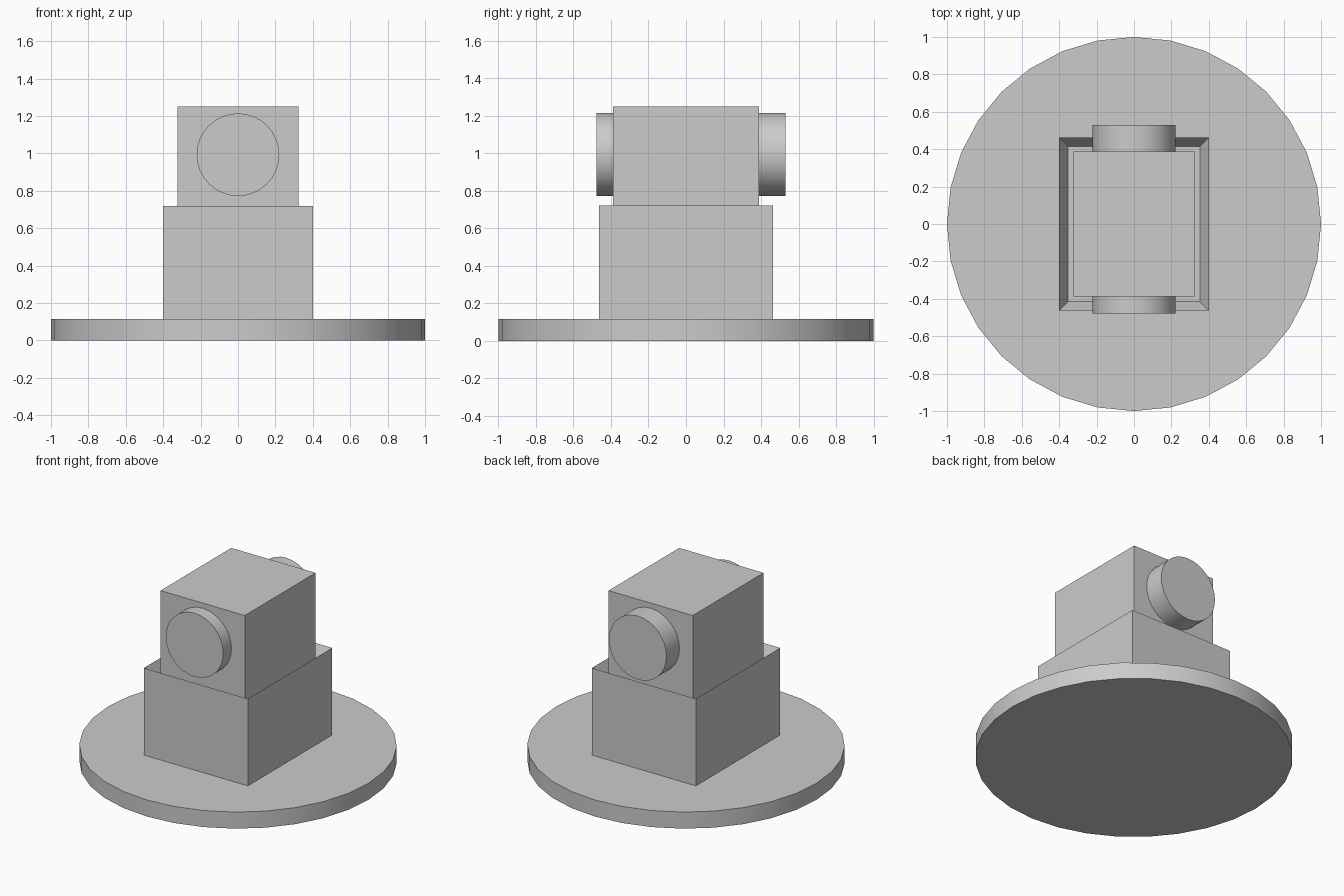
import bpy
import bmesh
import math
from mathutils import Matrix, Vector

cube = bpy.data.objects.get("Cube")
if cube:
    bpy.data.objects.remove(cube, do_unlink=True)

# Single plain grey
grey = bpy.data.materials.new("plain grey")
grey.use_nodes = True
color = (0.6, 0.6, 0.6, 1)
grey.diffuse_color = color
grey.node_tree.nodes["Principled BSDF"].inputs["Base Color"].default_value = color


def finish(name, bm):
    bmesh.ops.recalc_face_normals(bm, faces=bm.faces)
    mesh = bpy.data.meshes.new(name)
    bm.to_mesh(mesh)
    bm.free()
    mesh.materials.append(grey)
    obj = bpy.data.objects.new(name, mesh)
    bpy.context.collection.objects.link(obj)
    return obj


def box(bm, half_x, half_y, bottom, top):
    place = Matrix.Translation((0, 0, (bottom + top) / 2))
    size = Matrix.Diagonal((2 * half_x, 2 * half_y, top - bottom, 1))
    bmesh.ops.create_cube(bm, size=1, matrix=place @ size)


def cylinder(name, radius, start, end):
    start, end = Vector(start), Vector(end)
    axis = end - start
    turn = axis.to_track_quat("Z", "Y").to_matrix().to_4x4()
    bm = bmesh.new()
    bmesh.ops.create_cone(bm, cap_ends=True, segments=32, radius1=radius,
                          radius2=radius, depth=axis.length,
                          matrix=Matrix.Translation((start + end) / 2) @ turn)
    obj = finish(name, bm)
    bpy.context.view_layer.objects.active = obj
    bpy.ops.object.select_all(action="DESELECT")
    obj.select_set(True)
    bpy.ops.object.shade_smooth_by_angle(angle=math.radians(30))


# Round base plate
cylinder("base_plate", 1.0, (0, 0, 0), (0, 0, 0.115))

# Pedestal with a shallow socket for the head block
bm = bmesh.new()
box(bm, 0.4, 0.463, 0.115, 0.72)
bm.normal_update()
top = max(bm.faces, key=lambda f: f.calc_center_median().z)
bmesh.ops.inset_region(bm, faces=[top], thickness=0.067)
bmesh.ops.translate(bm, verts=top.verts, vec=(0, 0, -0.1))
finish("pedestal", bm)

# Head block seated in the socket
bm = bmesh.new()
box(bm, 0.324, 0.388, 0.62, 1.25)
finish("head_block", bm)

# Round knobs, the rear one longer
cylinder("front_knob", 0.221, (0, -0.388, 0.993), (0, -0.478, 0.993))
cylinder("rear_knob", 0.221, (0, 0.388, 0.993), (0, 0.53, 0.993))
